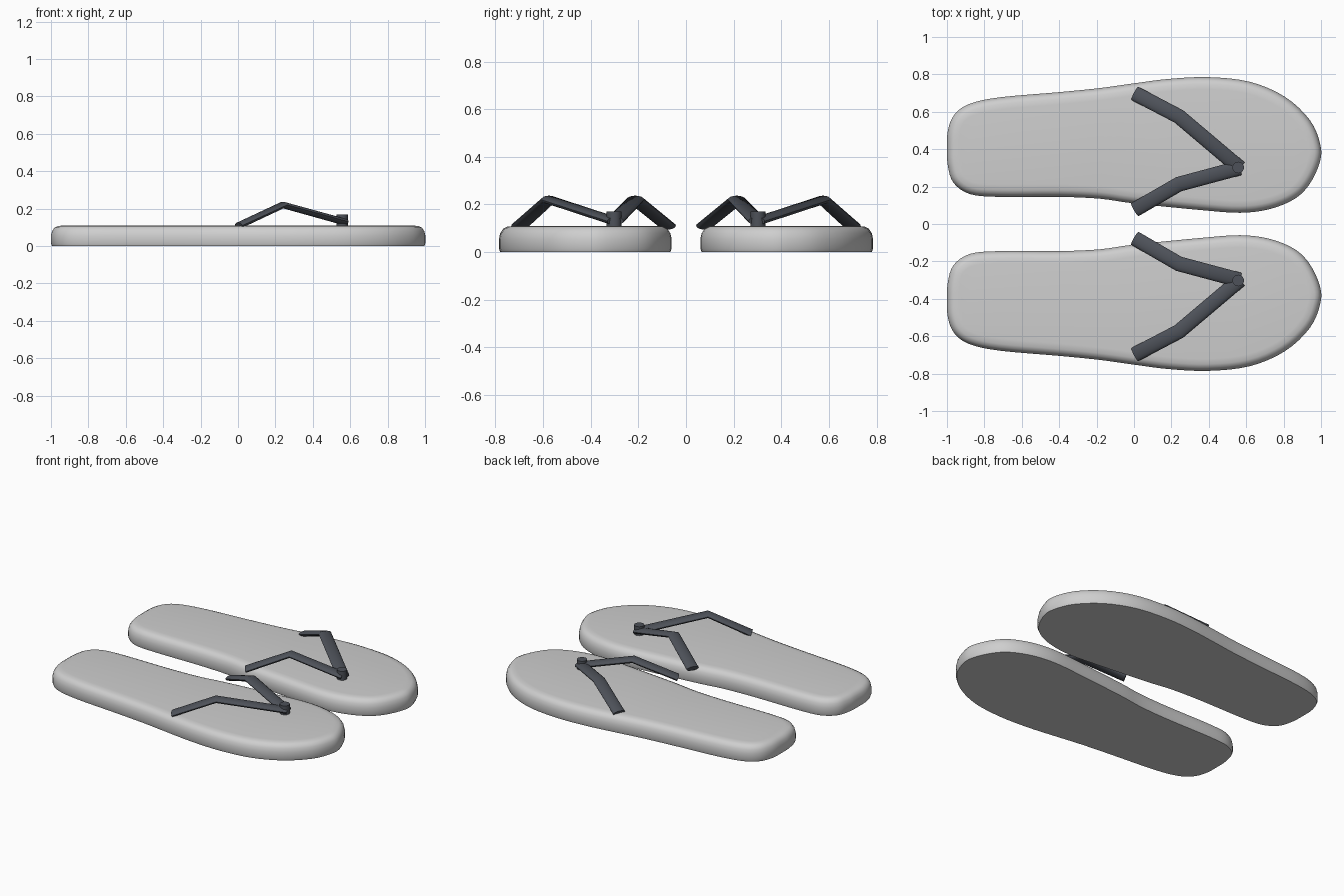
import bpy, bmesh, math
from mathutils import Vector

if "Cube" in bpy.data.objects:
    bpy.data.objects.remove(bpy.data.objects["Cube"])


def material(name, color):
    m = bpy.data.materials.new(name)
    m.diffuse_color = (*color, 1)
    m.use_nodes = True
    m.node_tree.nodes["Principled BSDF"].inputs["Base Color"].default_value = m.diffuse_color
    return m


SOLE = material("light grey foam", (0.62, 0.62, 0.62))
STRAP = material("dark slate rubber", (0.075, 0.083, 0.1))

# Sole outline, clockwise from the heel
OUTLINE = [(-1, .40), (-.995, .50), (-.96, .585), (-.88, .642), (-.72, .677), (-.4, .705),
           (-.18, .727), (0, .752), (.19, .776), (.4, .785), (.62, .76), (.807, .68),
           (.94, .556), (.995, .43), (.995, .335), (.94, .215), (.86, .135), (.727, .08),
           (.567, .06), (.353, .075), (0, .11), (-.18, .135), (-.4, .145), (-.72, .145),
           (-.877, .16), (-.965, .22), (-.995, .31)]


def smooth_loop(pts, steps=4):
    """Closed Catmull-Rom curve through the points."""
    p = [Vector(q) for q in pts]
    n, out = len(p), []
    for i in range(n):
        a, b, c, d = p[i - 1], p[i], p[(i + 1) % n], p[(i + 2) % n]
        for s in range(steps):
            t = s / steps
            out.append(0.5 * (2 * b + (c - a) * t + (2 * a - 5 * b + 4 * c - d) * t * t
                              + (3 * b - a - 3 * c + d) * t ** 3))
    return out


def loft(name, rings, mat, angle):
    """Skin closed rings of points and cap both ends."""
    bm = bmesh.new()
    vs = [[bm.verts.new(p) for p in r] for r in rings]
    n = len(vs[0])
    for a, b in zip(vs, vs[1:]):
        for i in range(n):
            j = (i + 1) % n
            bm.faces.new((a[i], a[j], b[j], b[i]))
    bm.faces.new(vs[0])
    bm.faces.new(vs[-1])
    bmesh.ops.recalc_face_normals(bm, faces=bm.faces)
    me = bpy.data.meshes.new(name)
    bm.to_mesh(me)
    bm.free()
    me.materials.append(mat)
    ob = bpy.data.objects.new(name, me)
    bpy.context.collection.objects.link(ob)
    bpy.ops.object.select_all(action='DESELECT')
    ob.select_set(True)
    bpy.context.view_layer.objects.active = ob
    bpy.ops.object.shade_smooth_by_angle(angle=math.radians(angle))
    return ob


def sole(name, side):
    loop = smooth_loop(OUTLINE)
    n = len(loop)
    rings = []
    # (inset, height): crisp base, rounded upper rim
    for inset, z in [(.006, 0), (0, .015), (0, .055), (.006, .08), (.018, .098),
                     (.036, .107), (.065, .11)]:
        ring = []
        for i, p in enumerate(loop):
            t = (loop[(i + 1) % n] - loop[i - 1]).normalized()
            ring.append((p.x + t.y * inset, (p.y - t.x * inset) * side, z))
        rings.append(ring)
    loft(name, rings, SOLE, 50)


def strap(name, path, side, half_width=.04, half_thick=.017, sides=16):
    p = [Vector((x, y * side, z)) for x, y, z in path]
    rings = []
    for i, c in enumerate(p):
        t = (p[min(i + 1, len(p) - 1)] - p[max(i - 1, 0)]).normalized()
        across = t.cross(Vector((0, 0, 1))).normalized()
        up = across.cross(t)
        rings.append([c + across * half_width * math.cos(a) + up * half_thick * math.sin(a)
                      for a in (math.tau * k / sides for k in range(sides))])
    loft(name, rings, STRAP, 50)


def post(name, x, y, r, z0, z1, sides=20):
    rings = [[(x + r * math.cos(math.tau * k / sides), y + r * math.sin(math.tau * k / sides), z)
              for k in range(sides)] for z in (z0, z1)]
    loft(name, rings, STRAP, 40)


for label, side in (("left", 1), ("right", -1)):
    sole(label + "_sole", side)
    tip = (.565, .30, .13)
    strap(label + "_outer_strap", [(.005, .698, .11), (.24, .575, .22), tip], side)
    strap(label + "_inner_strap", [(.005, .077, .11), (.24, .213, .22), tip], side)
    post(label + "_toe_post", .557, .302 * side, .031, .08, .17)
